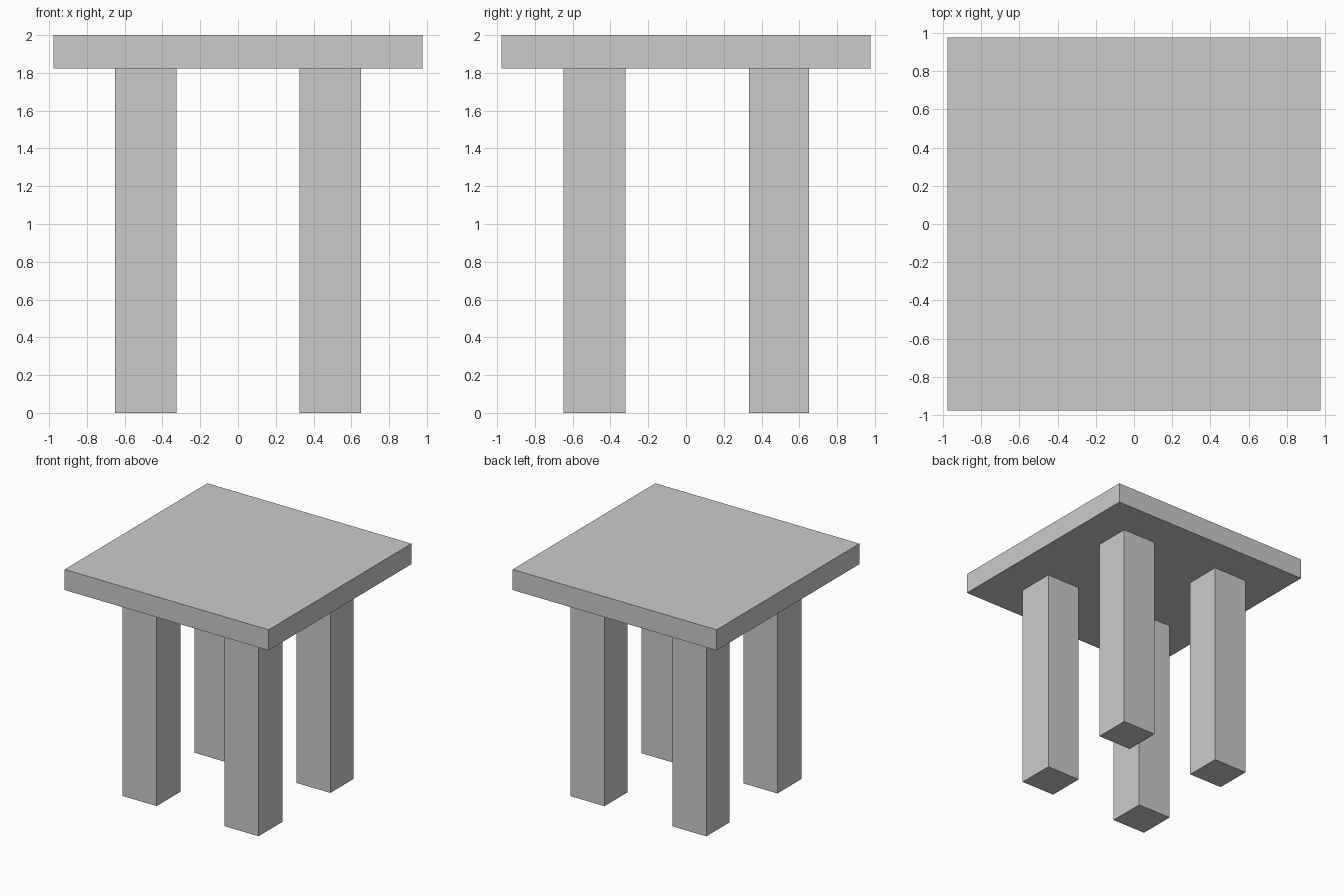
import bpy

if "Cube" in bpy.data.objects:
    bpy.data.objects.remove(bpy.data.objects["Cube"])


def box(name, x, y, z):
    """Box spanning the given (min, max) range on each axis."""
    spans = (x, y, z)
    bpy.ops.mesh.primitive_cube_add(size=1, location=[(a + b) / 2 for a, b in spans])
    ob = bpy.context.object
    ob.name = name
    ob.scale = [b - a for a, b in spans]
    bpy.ops.object.transform_apply(location=False, rotation=False, scale=True)
    return ob


HALF = 0.977        # half width of the square top
UNDERSIDE = 1.822   # where the legs meet the top

# Table top
box("table_top", (-HALF, HALF), (-HALF, HALF), (UNDERSIDE, 2.0))

# Four square legs, the back pair very slightly slimmer in depth
for side, x in (("left", (-0.652, -0.325)), ("right", (0.325, 0.652))):
    for end, y in (("front", (-0.649, -0.321)), ("back", (0.333, 0.652))):
        box(f"{end}_{side}_leg", x, y, (0.0, UNDERSIDE))
